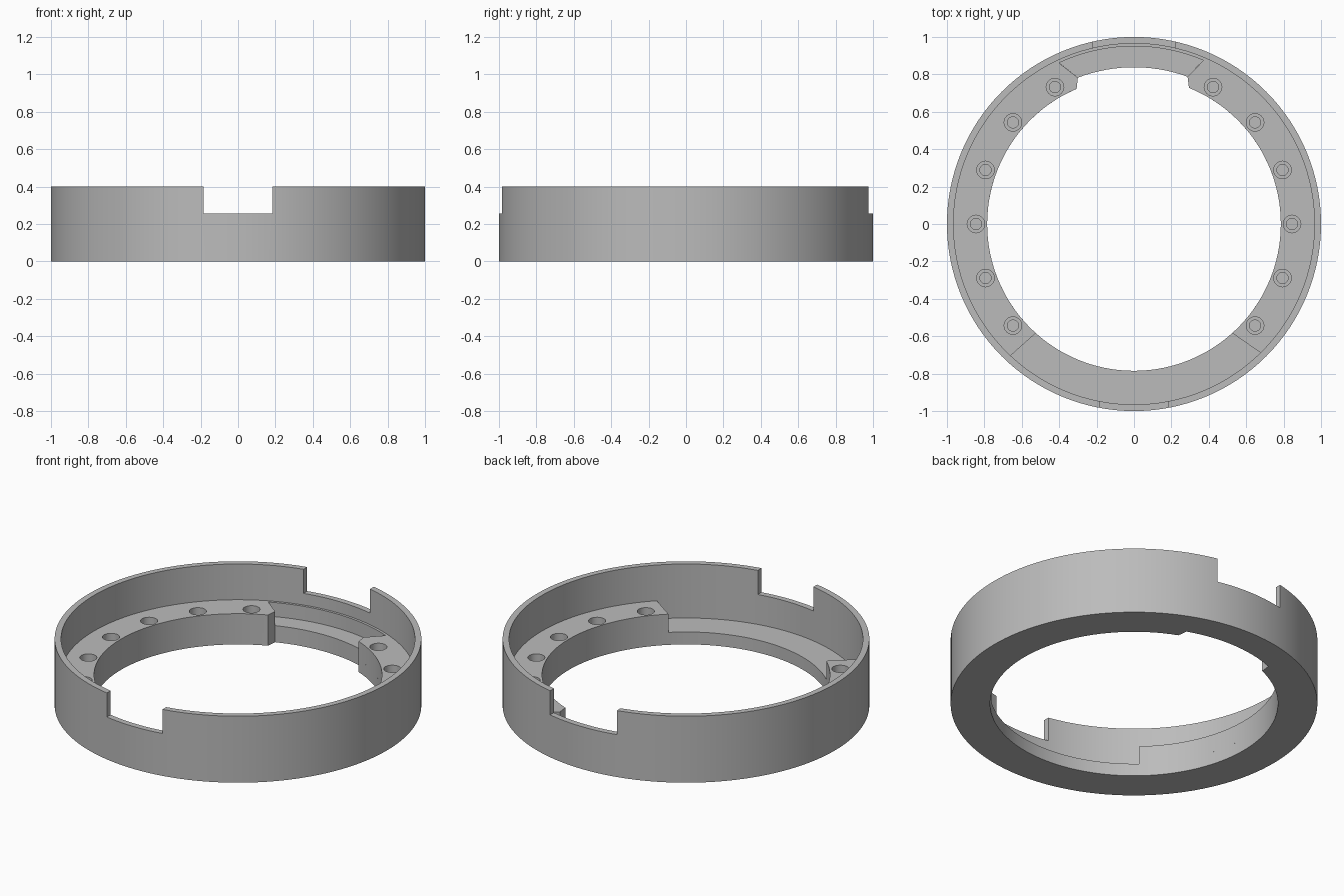
import bpy, bmesh
from math import sin, cos, radians, pi
from mathutils import Matrix

SEGMENTS = 128
FLOOR, BACK_FLOOR, LEDGE, NOTCH, TOP = 0.075, 0.10, 0.185, 0.255, 0.40
HOLE, BACK_HOLE, WALL_IN, WALL_OUT = 0.785, 0.838, 0.965, 1.0

if "Cube" in bpy.data.objects:
    bpy.data.objects.remove(bpy.data.objects["Cube"])

grey = bpy.data.materials.new("plain grey")
grey.use_nodes = True
grey.diffuse_color = (0.5, 0.5, 0.5, 1)
grey.node_tree.nodes["Principled BSDF"].inputs["Base Color"].default_value = (0.5, 0.5, 0.5, 1)


def finish(bm, name):
    bmesh.ops.recalc_face_normals(bm, faces=bm.faces)
    mesh = bpy.data.meshes.new(name)
    bm.to_mesh(mesh)
    bm.free()
    mesh.materials.append(grey)
    obj = bpy.data.objects.new(name, mesh)
    bpy.context.collection.objects.link(obj)
    return obj


def polar(radius, degrees):
    return radius * cos(radians(degrees)), radius * sin(radians(degrees))


def arc(radius, start, end):
    steps = max(2, round(abs(end - start) / 360 * SEGMENTS))
    return [polar(radius, start + (end - start) * i / steps) for i in range(steps + 1)]


def prism(name, outline, low, high):
    bm = bmesh.new()
    face = bm.faces.new([bm.verts.new((x, y, low)) for x, y in outline])
    extruded = bmesh.ops.extrude_face_region(bm, geom=[face], use_keep_orig=True)["geom"]
    verts = [g for g in extruded if isinstance(g, bmesh.types.BMVert)]
    bmesh.ops.translate(bm, verts=verts, vec=(0, 0, high - low))
    return finish(bm, name)


def lathe(name, profile):
    bm = bmesh.new()
    verts = [bm.verts.new((r, 0, z)) for r, z in profile]
    edges = [bm.edges.new((verts[i - 1], verts[i])) for i in range(len(verts))]
    bmesh.ops.spin(bm, geom=verts + edges, cent=(0, 0, 0), axis=(0, 0, 1),
                   angle=2 * pi, steps=SEGMENTS, use_duplicate=False)
    bmesh.ops.remove_doubles(bm, verts=bm.verts, dist=1e-4)
    return finish(bm, name)


def cut(obj, cutter):
    cutter.hide_render = True
    mod = obj.modifiers.new("cut", 'BOOLEAN')
    mod.operation, mod.solver, mod.object = 'DIFFERENCE', 'EXACT', cutter
    bpy.context.view_layer.objects.active = obj
    bpy.ops.object.modifier_apply(modifier=mod.name)
    bpy.data.objects.remove(cutter)


def bolt_cutter(radius, low):
    bm = bmesh.new()
    height = 0.3 - low
    for side in (0, 1):
        for angle in range(-40, 61, 20):
            x, y = polar(0.845, 180 - angle if side else angle)
            bmesh.ops.create_cone(bm, cap_ends=True, segments=24, radius1=radius, radius2=radius,
                                  depth=height, matrix=Matrix.Translation((x, y, low + height / 2)))
    return finish(bm, "bolt_cutter")


# Ring body: low inner floor and tall thin outer wall
body = lathe("ring_body", [(HOLE, 0), (WALL_OUT, 0), (WALL_OUT, TOP), (WALL_IN, TOP),
                           (WALL_IN, FLOOR), (HOLE, FLOOR)])

# Front and back notches in the wall
for half_width, y0, y1 in ((0.185, -1.2, -0.85), (0.222, 0.85, 1.2)):
    box = [(-half_width, y0), (half_width, y0), (half_width, y1), (-half_width, y1)]
    cut(body, prism("notch_cutter", box, NOTCH, 0.6))

# Wider opening through the back of the floor
opening = arc(BACK_HOLE, 70, 111) + [polar(HOLE, 113), polar(0.7, 113), polar(0.7, 68), polar(HOLE, 68)]
cut(body, prism("opening_cutter", opening, -0.1, 0.3))

# Raised ledge, open at the front and recessed at the back
outline = arc(0.975, -45.4, 226.8)
outline += arc(HOLE, 228, 113)
outline += [polar(BACK_HOLE, 111)] + arc(0.95, 115, 67) + [polar(BACK_HOLE, 70)]
outline += arc(HOLE, 68, -48)
ledge = prism("bolt_ledge", outline, FLOOR, LEDGE)
cut(ledge, bolt_cutter(0.047, 0.13))
cut(ledge, bolt_cutter(0.03, 0.10))

# Floor of the back recess
back_floor = prism("back_recess_floor", arc(0.952, 67, 115) + arc(BACK_HOLE, 111, 70),
                   FLOOR, BACK_FLOOR)

for part in (body, ledge, back_floor):
    bpy.ops.object.select_all(action='DESELECT')
    part.select_set(True)
    bpy.context.view_layer.objects.active = part
    bpy.ops.object.shade_smooth_by_angle(angle=radians(30))
